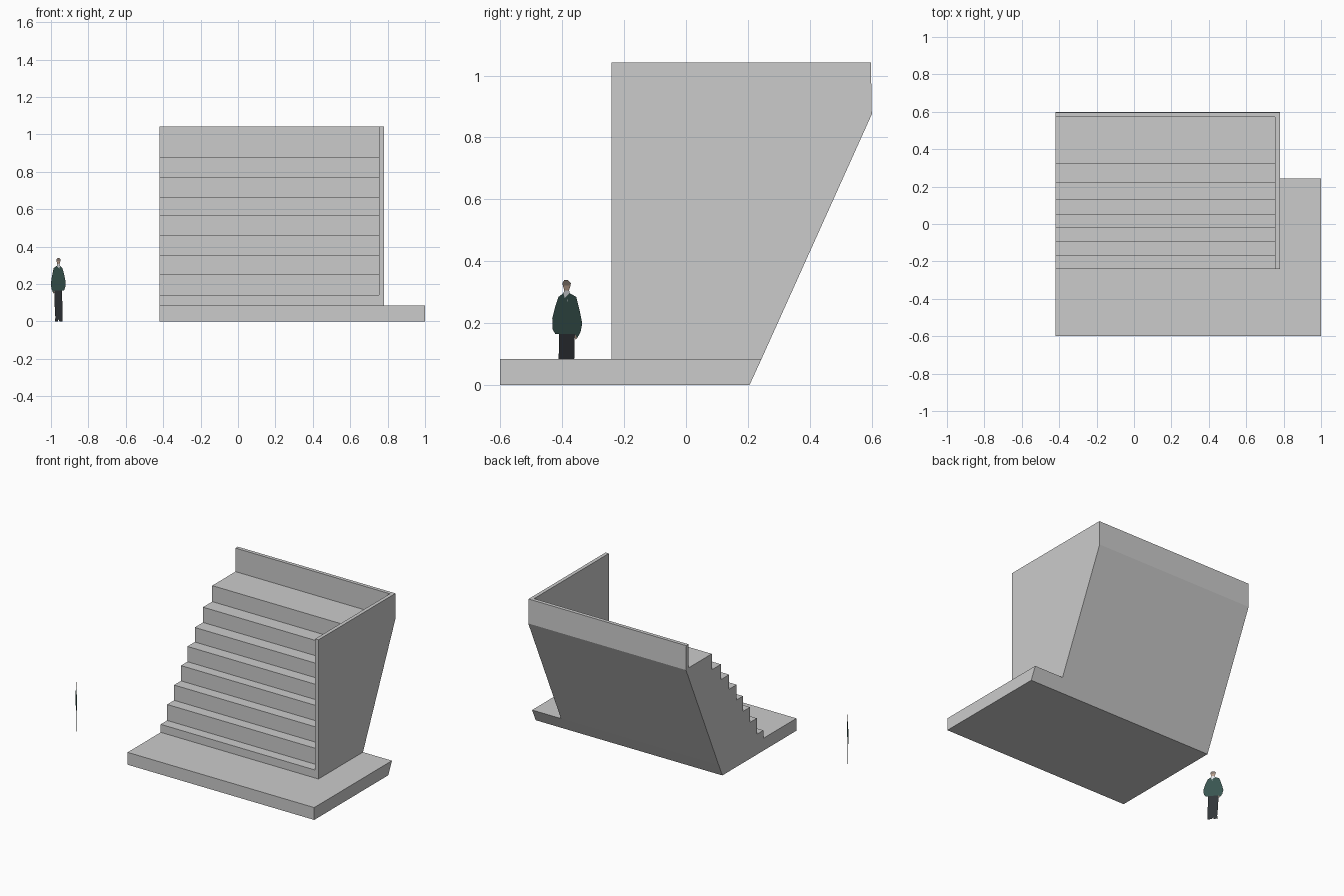
import bpy, bmesh

if "Cube" in bpy.data.objects:
    bpy.data.objects.remove(bpy.data.objects["Cube"])


def extrude_profile(name, profile, x0, x1):
    """Closed (y, z) profile swept along x."""
    bm = bmesh.new()
    face = bm.faces.new([bm.verts.new((x0, y, z)) for y, z in profile])
    out = bmesh.ops.extrude_face_region(bm, geom=[face], use_keep_orig=True)
    moved = [v for v in out["geom"] if isinstance(v, bmesh.types.BMVert)]
    bmesh.ops.translate(bm, verts=moved, vec=(x1 - x0, 0, 0))
    bmesh.ops.recalc_face_normals(bm, faces=bm.faces)
    return finish(name, bm)


def finish(name, bm):
    mesh = bpy.data.meshes.new(name)
    bm.to_mesh(mesh)
    bm.free()
    obj = bpy.data.objects.new(name, mesh)
    bpy.context.collection.objects.link(obj)
    return obj


def flat_cutout(name, outline, color):
    """Flat (u, z) outline standing on a diagonal plane left of the stairs."""
    bm = bmesh.new()
    f = bm.faces.new([bm.verts.new((-0.959 - 0.63 * u, -0.387 + 0.775 * u, z))
                      for u, z in outline])
    bmesh.ops.triangulate(bm, faces=[f])
    obj = finish(name, bm)
    mat = bpy.data.materials.new(name)
    mat.diffuse_color = (*color, 1)
    mat.use_nodes = True
    mat.node_tree.nodes["Principled BSDF"].inputs["Base Color"].default_value = mat.diffuse_color
    obj.data.materials.append(mat)


LEFT, WALL_IN, WALL_OUT, RIGHT = -0.42, 0.755, 0.78, 1.0
FRONT, BASE_TOP, TOP = -0.24, 0.085, 1.042

# base slab with its raked back edge
extrude_profile("base_slab", [(-0.6, 0), (0.205, 0), (0.244, BASE_TOP), (-0.6, BASE_TOP)],
                LEFT, RIGHT)

# stepped seating and back parapet in one profile
risers = [FRONT, -0.17, -0.095, -0.02, 0.05, 0.13, 0.22, 0.32]
levels = [0.14, 0.25, 0.355, 0.46, 0.565, 0.665, 0.77, 0.88]
back = [(0.6, 0.875), (0.597, TOP)]
profile = [(FRONT, BASE_TOP), (0.244, BASE_TOP)] + back
profile += [(0.572, TOP), (0.572, levels[-1])]
for i in range(len(risers) - 1, -1, -1):
    profile.append((risers[i], levels[i]))
    if i:
        profile.append((risers[i], levels[i - 1]))
extrude_profile("stepped_seating", profile, LEFT, WALL_IN)

# side wall
extrude_profile("side_wall", [(FRONT, BASE_TOP), (0.244, BASE_TOP)] + back + [(FRONT, TOP)],
                WALL_IN, WALL_OUT)

# flat scale figure
flat_cutout("figure_trousers", [(-.029, .165), (-.030, .08), (-.028, .012), (-.034, 0),
                                (-.008, 0), (-.004, .07), (.006, .012), (.004, 0),
                                (.032, 0), (.028, .02), (.034, .09), (.036, .165)],
            (0.03, 0.035, 0.04))
flat_cutout("figure_jacket", [(-.012, .297), (-.032, .285), (-.047, .25), (-.058, .215),
                              (-.056, .18), (-.045, .165), (.036, .165), (.046, .152),
                              (.06, .172), (.067, .2), (.058, .235), (.042, .285),
                              (.015, .297), (.003, .26)],
            (0.04, 0.09, 0.08))
flat_cutout("figure_shirt", [(-.012, .297), (.003, .26), (.015, .297), (.012, .306),
                             (-.008, .306)], (0.75, 0.77, 0.8))
flat_cutout("figure_face", [(-.008, .306), (.012, .306), (.018, .322), (-.014, .322)],
            (0.5, 0.36, 0.28))
flat_cutout("figure_hair", [(-.014, .322), (.018, .322), (.02, .33), (.008, .339),
                            (-.008, .339), (-.016, .33)], (0.25, 0.2, 0.17))
flat_cutout("figure_hand", [(.036, .165), (.034, .155), (.04, .148), (.046, .152)],
            (0.45, 0.32, 0.25))
